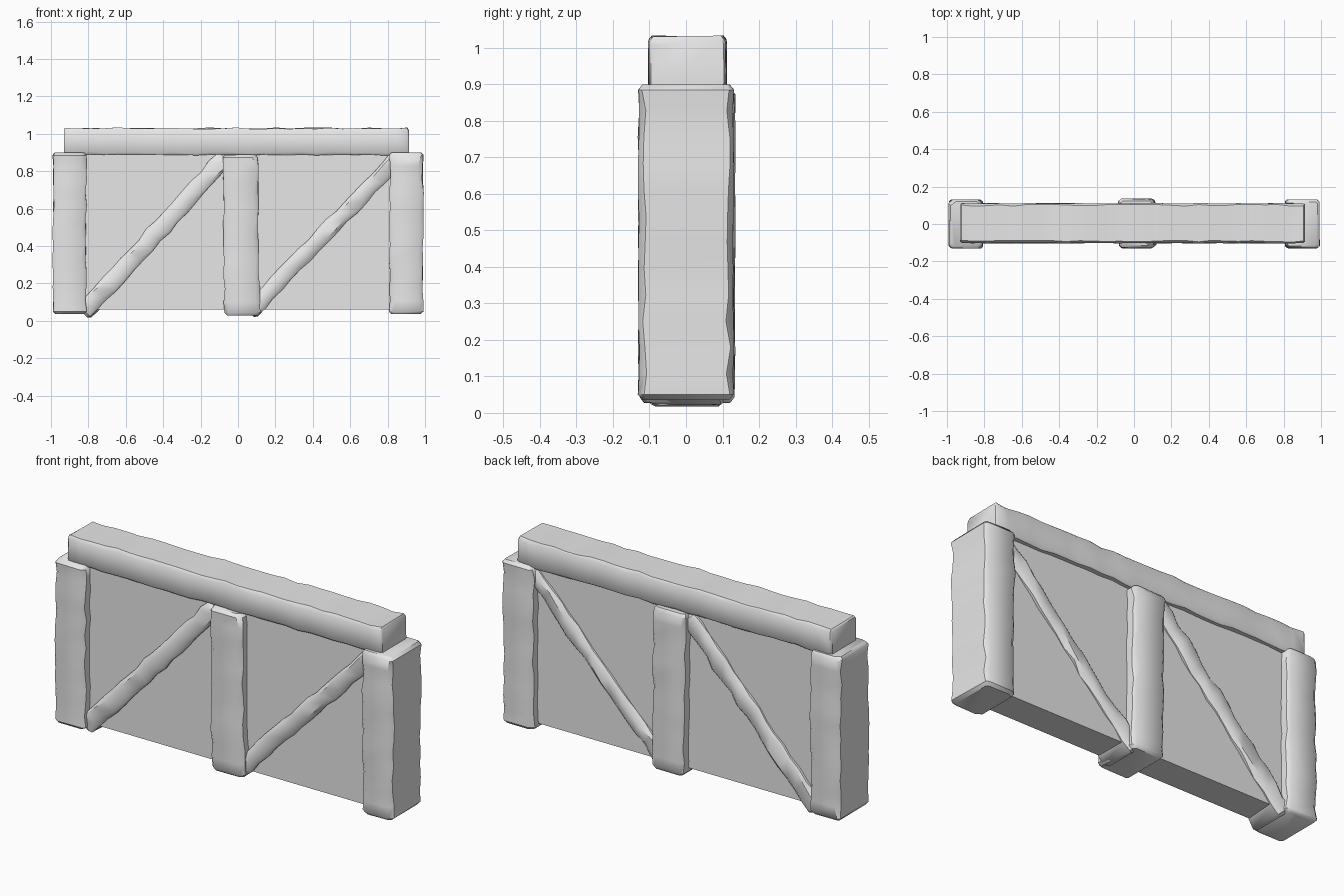
import bpy, bmesh, math, random
from mathutils import Vector

random.seed(7)
cube = bpy.data.objects.get("Cube")
if cube:
    bpy.data.objects.remove(cube, do_unlink=True)

grey = bpy.data.materials.new("plain_grey")
grey.use_nodes = True
GREY = (0.8, 0.8, 0.8, 1)
grey.diffuse_color = GREY
grey.node_tree.nodes["Principled BSDF"].inputs["Base Color"].default_value = GREY


def finish(name, bm, smooth):
    bmesh.ops.recalc_face_normals(bm, faces=bm.faces)
    mesh = bpy.data.meshes.new(name)
    bm.to_mesh(mesh)
    bm.free()
    mesh.materials.append(grey)
    obj = bpy.data.objects.new(name, mesh)
    bpy.context.collection.objects.link(obj)
    if smooth:
        bpy.ops.object.select_all(action='DESELECT')
        obj.select_set(True)
        bpy.context.view_layer.objects.active = obj
        bpy.ops.object.shade_smooth_by_angle(angle=math.radians(40))
    return obj


def hewn_beam(name, start, end, width, depth, chamfer=0.022, rough=0.006, cap=0.015):
    """Loft a worn, chamfered timber between two points; depth runs along y."""
    start, end = Vector(start), Vector(end)
    axis = (end - start).normalized()
    across = Vector((0, 1, 0)).cross(axis)
    length = (end - start).length
    count = max(8, round(length / 0.07))
    stations = [0, cap] + [length * i / count for i in range(1, count)] + [length - cap, length]
    w, d = width / 2, depth / 2
    bm = bmesh.new()
    rings = []
    for i, t in enumerate(stations):
        inset = cap * 0.8 if i in (0, len(stations) - 1) else 0
        ring = []
        for sx, sy in ((1, 1), (-1, 1), (-1, -1), (1, -1)):
            # each corner is hacked to a slightly different chamfer
            c = chamfer * random.uniform(0.45, 1.2)
            u = w - inset + random.uniform(-rough, rough * 0.6)
            v = d - inset + random.uniform(-rough, rough) * 0.4
            pair = [(sx * u, sy * (v - c * 0.8)), (sx * (u - c), sy * v)]
            for a, b in (pair if sx * sy > 0 else pair[::-1]):
                ring.append(bm.verts.new(start + axis * t + across * a + Vector((0, b, 0))))
        rings.append(ring)
    for r0, r1 in zip(rings, rings[1:]):
        for k in range(8):
            n = (k + 1) % 8
            bm.faces.new((r0[k], r0[n], r1[n], r1[k]))
    bm.faces.new(rings[0])
    bm.faces.new(rings[-1])
    return finish(name, bm, True)


# Flat infill panel
bm = bmesh.new()
bmesh.ops.create_cube(bm, size=1)
bmesh.ops.scale(bm, vec=(1.8, 0.16, 0.88), verts=bm.verts)
bmesh.ops.translate(bm, vec=(0, 0, 0.5), verts=bm.verts)
finish("infill_panel", bm, False)

# Upright posts
for name, x in (("right_post", -0.9), ("left_post", 0.9)):
    hewn_beam(name, (x, 0, 0.035), (x, 0, 0.9), 0.18, 0.26)
hewn_beam("middle_post", (0.022, 0.003, 0.028), (0.012, 0.003, 0.888), 0.19, 0.262)

# Top rail
hewn_beam("top_rail", (-0.93, 0.004, 0.959), (0.913, 0.004, 0.959), 0.144, 0.212,
          chamfer=0.015, rough=0.005, cap=0.008)

# Diagonal braces running through the panel
hewn_beam("right_brace", (-0.83, 0, 0.04), (-0.07, 0, 0.87), 0.10, 0.205, rough=0.008)
hewn_beam("left_brace", (0.06, 0, 0.045), (0.85, 0, 0.865), 0.09, 0.205, rough=0.008)
